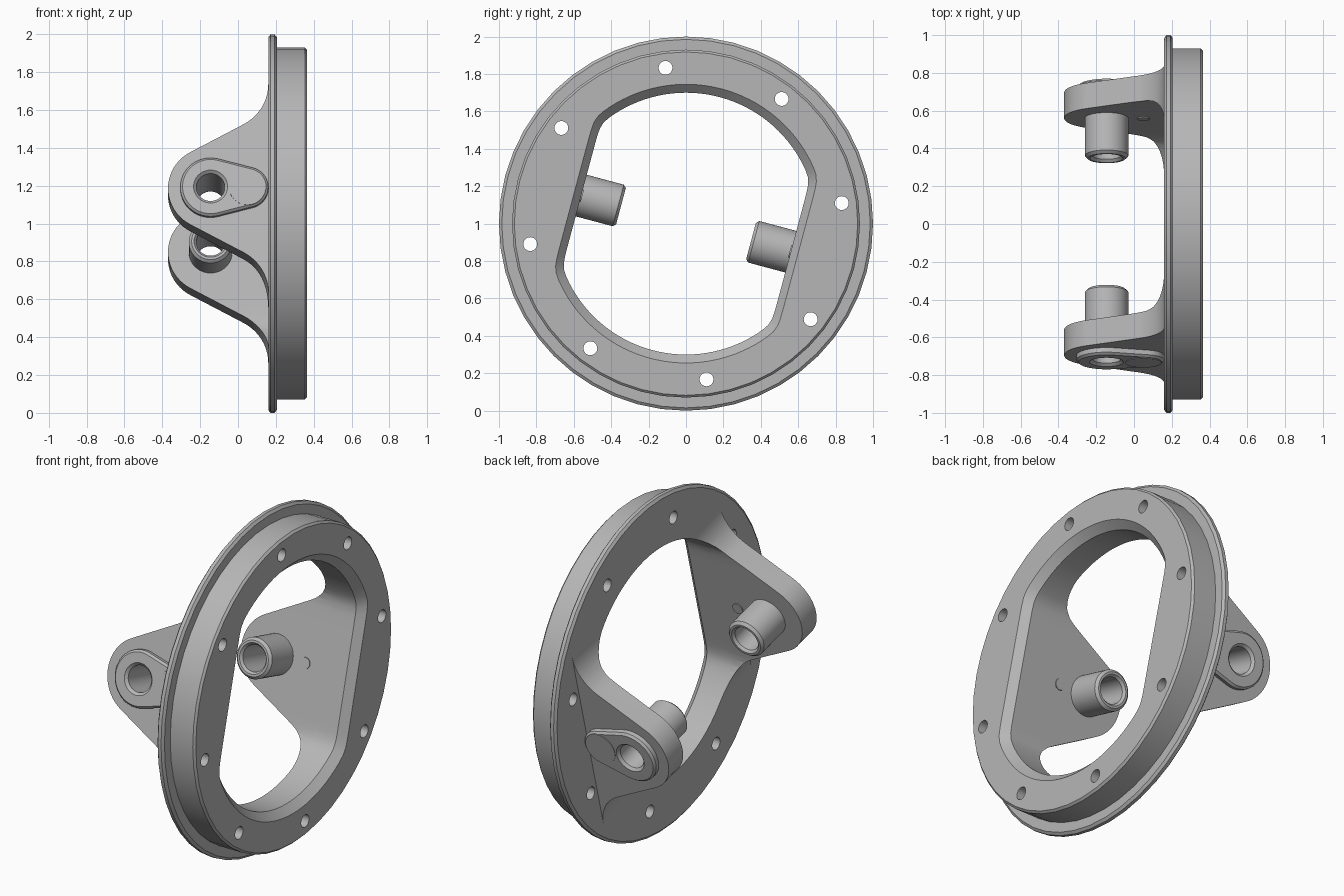
import bpy, bmesh
from math import sin, cos, pi, radians
from mathutils import Matrix

if "Cube" in bpy.data.objects:
    bpy.data.objects.remove(bpy.data.objects["Cube"], do_unlink=True)

metal = bpy.data.materials.new("grey_metal")
metal.use_nodes = True
colour = (0.47, 0.47, 0.47, 1)
metal.diffuse_color = colour
metal.node_tree.nodes["Principled BSDF"].inputs["Base Color"].default_value = colour

TILT = radians(-15)      # pivot axis tilt about the ring axis
PIVOT = -0.145           # pivot position along x
THICK = 0.72             # outer face of the arms


def arc(cx, cy, r, start, end, n):
    """Points on an arc, angles in degrees."""
    return [(cx + r * cos(radians(start + (end - start) * i / n)),
             cy + r * sin(radians(start + (end - start) * i / n))) for i in range(n + 1)]


def circle(cx, cy, r, n=48):
    return arc(cx, cy, r, 0, 360, n)[:-1]


def loft(name, loops, ring=False):
    """Skin between equal loops, capped at the ends or closed into a ring."""
    bm = bmesh.new()
    rows = [[bm.verts.new(p) for p in loop] for loop in loops]
    pairs = list(zip(rows, rows[1:]))
    if ring:
        pairs.append((rows[-1], rows[0]))
    else:
        bm.faces.new(rows[0])
        bm.faces.new(rows[-1])
    for a, b in pairs:
        for i in range(len(a)):
            j = (i + 1) % len(a)
            bm.faces.new((a[i], a[j], b[j], b[i]))
    bmesh.ops.recalc_face_normals(bm, faces=bm.faces)
    mesh = bpy.data.meshes.new(name)
    bm.to_mesh(mesh)
    bm.free()
    mesh.materials.append(metal)
    obj = bpy.data.objects.new(name, mesh)
    bpy.context.collection.objects.link(obj)
    return obj


def along_x(points, x):
    return [(x, a, b) for a, b in points]


def along_y(points, y):
    return [(a, y, b) for a, b in points]


def cut(obj, cutters):
    """Subtract each cutter and bake the result."""
    for c in cutters:
        mod = obj.modifiers.new("cut", 'BOOLEAN')
        mod.operation, mod.solver, mod.object = 'DIFFERENCE', 'EXACT', c
    bpy.context.view_layer.update()
    graph = bpy.context.evaluated_depsgraph_get()
    mesh = bpy.data.meshes.new_from_object(obj.evaluated_get(graph))
    obj.modifiers.clear()
    obj.data = mesh


def opening_loop(x, radius, flat, n=120):
    """Round opening with two softly blended flats."""
    pts = []
    for i in range(n):
        a = 2 * pi * i / n
        r = (radius ** -60 + (abs(cos(a)) / flat) ** 60) ** (-1 / 60)
        pts.append((x, r * cos(a), r * sin(a)))
    return pts


# Cutters
opening = loft("opening_cutter", [opening_loop(-0.6, 0.7, 0.58), opening_loop(0.32, 0.7, 0.58),
                                  opening_loop(0.365, 0.745, 0.62), opening_loop(0.4, 0.78, 0.65)])
screw_holes = []
for i in range(8):
    a = radians(22.5 + 45 * i)
    hole = circle(0.84 * cos(a), 0.84 * sin(a), 0.037, 24)
    screw_holes.append(loft("screw_hole_cutter", [along_x(hole, 0), along_x(hole, 0.5)]))
bore = loft("bore_cutter", [along_y(circle(PIVOT, 0, r), y) for r, y in
                            [(0.075, 0.2), (0.075, 0.742), (0.1, 0.767)]])
cutters = [opening, bore] + screw_holes
for c in cutters:
    c.hide_render = True

parts = []

# Ring with thin outer flange
profile = [(0.16, 0.3), (0.16, 0.985), (0.172, 1.0), (0.193, 1.0), (0.205, 0.985),
           (0.205, 0.93), (0.353, 0.93), (0.365, 0.918), (0.365, 0.3)]
ring = loft("mounting_ring", [along_x(circle(0, 0, r), x) for x, r in profile], ring=True)
cut(ring, [opening] + screw_holes)
parts.append((ring, 0))

# Arm outline: round tip, straight flanks, concave fillets into the ring
fillet = arc(-0.09, 0.57, 0.25, 0, -62, 10)
tip = arc(PIVOT, 0, 0.225, 118, 242, 20)
outline = ([(0.18, 0.57)] + fillet + tip
           + [(x, -z) for x, z in reversed(fillet)] + [(0.18, -0.57)])

# Raised pad outline around the pivot and the pin
pad_left, pad_right = PIVOT, 0.05


def pad_loop(inset, y):
    return along_y(arc(pad_left, 0, 0.16 - inset, 75, 285, 28)
                   + arc(pad_right, 0, 0.11 - inset, -75, 75, 20), y)


for side, turn in (("back", 0), ("front", pi)):
    arm = loft(side + "_arm", [along_y(outline, 0.3), along_y(outline, THICK)])
    cut(arm, [opening, bore])

    pad = loft(side + "_pad", [pad_loop(0, 0.7), pad_loop(0, 0.745), pad_loop(0.012, 0.757)])
    cut(pad, [bore])

    # Hollow boss pointing inward
    section = [(0.075, 0.59), (0.115, 0.59), (0.115, 0.375), (0.1, 0.36),
               (0.087, 0.36), (0.075, 0.375)]
    boss = loft(side + "_boss", [along_y(circle(PIVOT, 0, r), y) for r, y in section], ring=True)

    # Pin head on the pad and its small end on the inner face
    head = circle(pad_right, 0.005, 0.096)
    pin = loft(side + "_pin_head", [along_y(head, 0.65), along_y(head, 0.76)])
    end = circle(pad_right, 0, 0.033, 24)
    button = loft(side + "_pin_end", [along_y(end, 0.65), along_y(end, 0.574)])
    parts += [(o, turn) for o in (arm, pad, boss, pin, button)]

for c in cutters:
    bpy.data.objects.remove(c, do_unlink=True)

# Place every part and smooth the round surfaces
bpy.ops.object.select_all(action='DESELECT')
for obj, turn in parts:
    obj.data.transform(Matrix.Translation((0, 0, 1)) @ Matrix.Rotation(TILT + turn, 4, 'X'))
    obj.select_set(True)
bpy.context.view_layer.objects.active = ring
bpy.ops.object.shade_smooth_by_angle(angle=radians(25))
